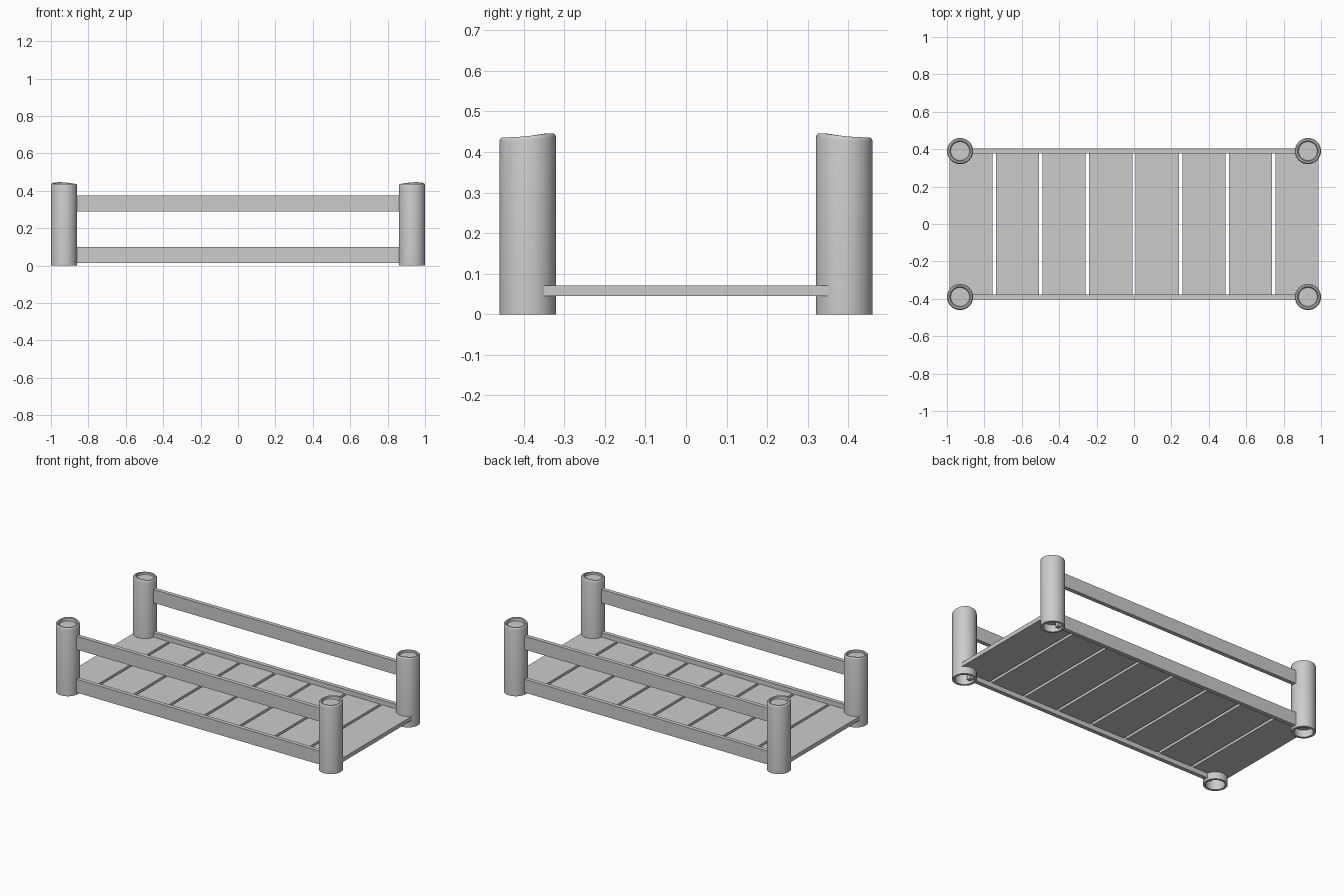
import bpy, bmesh, math

if "Cube" in bpy.data.objects:
    bpy.data.objects.remove(bpy.data.objects["Cube"])

SIDES = 48
POST_X, POST_Y = 0.93, 0.39


def box(name, x0, x1, y0, y1, z0, z1):
    bm = bmesh.new()
    bmesh.ops.create_cube(bm, size=1)
    for v in bm.verts:
        v.co.x = x0 + (v.co.x + 0.5) * (x1 - x0)
        v.co.y = y0 + (v.co.y + 0.5) * (y1 - y0)
        v.co.z = z0 + (v.co.z + 0.5) * (z1 - z0)
    return finish(name, bm)


def finish(name, bm):
    bmesh.ops.recalc_face_normals(bm, faces=bm.faces)
    me = bpy.data.meshes.new(name)
    bm.to_mesh(me)
    bm.free()
    ob = bpy.data.objects.new(name, me)
    bpy.context.collection.objects.link(ob)
    return ob


# Hollow post section: radius, height, and how strongly the wavy rim lifts it
PROFILE = [(0.055, 0.415, 0), (0.055, 0.0, 0), (0.07, 0.0, 0), (0.07, 0.426, 1),
           (0.0685, 0.432, 1), (0.064, 0.436, 1), (0.056, 0.436, 1),
           (0.052, 0.433, 1), (0.05, 0.425, 0)]


def post(name, sx, sy):
    bm = bmesh.new()
    peak = math.atan2(-sy, 0.4 * sx)  # rim rises toward the inside of the frame
    rings = []
    for r, z, lift in PROFILE:
        ring = []
        for i in range(SIDES):
            a = 2 * math.pi * i / SIDES
            bump = (0.5 + 0.5 * math.cos(a - peak)) ** 3
            ring.append(bm.verts.new((sx * POST_X + r * math.cos(a),
                                      sy * POST_Y + r * math.sin(a),
                                      z + 0.010 * lift * bump)))
        rings.append(ring)
    for a, b in zip(rings, rings[1:]):
        for i in range(SIDES):
            j = (i + 1) % SIDES
            bm.faces.new((a[i], a[j], b[j], b[i]))
    bm.faces.new(rings[0])
    bm.faces.new(rings[-1])
    ob = finish(name, bm)
    bpy.ops.object.select_all(action='DESELECT')
    ob.select_set(True)
    bpy.context.view_layer.objects.active = ob
    bpy.ops.object.shade_smooth_by_angle(angle=math.radians(35))


# Posts and side rails
for side, sy in (("front", -1), ("back", 1)):
    for end, sx in (("left", -1), ("right", 1)):
        post(f"{side}_{end}_post", sx, sy)
    y0, y1 = sorted((sy * 0.377, sy * 0.403))
    box(f"{side}_lower_rail", -0.9, 0.9, y0, y1, 0.015, 0.10)
    box(f"{side}_upper_rail", -0.9, 0.9, y0, y1, 0.29, 0.375)

# Eight wide slats across the base
PITCH, WIDTH = 0.249, 0.231
for i in range(8):
    cx = (i - 3.5) * PITCH
    box(f"slat_{i + 1}", cx - WIDTH / 2, cx + WIDTH / 2, -0.378, 0.378, 0.045, 0.071)
